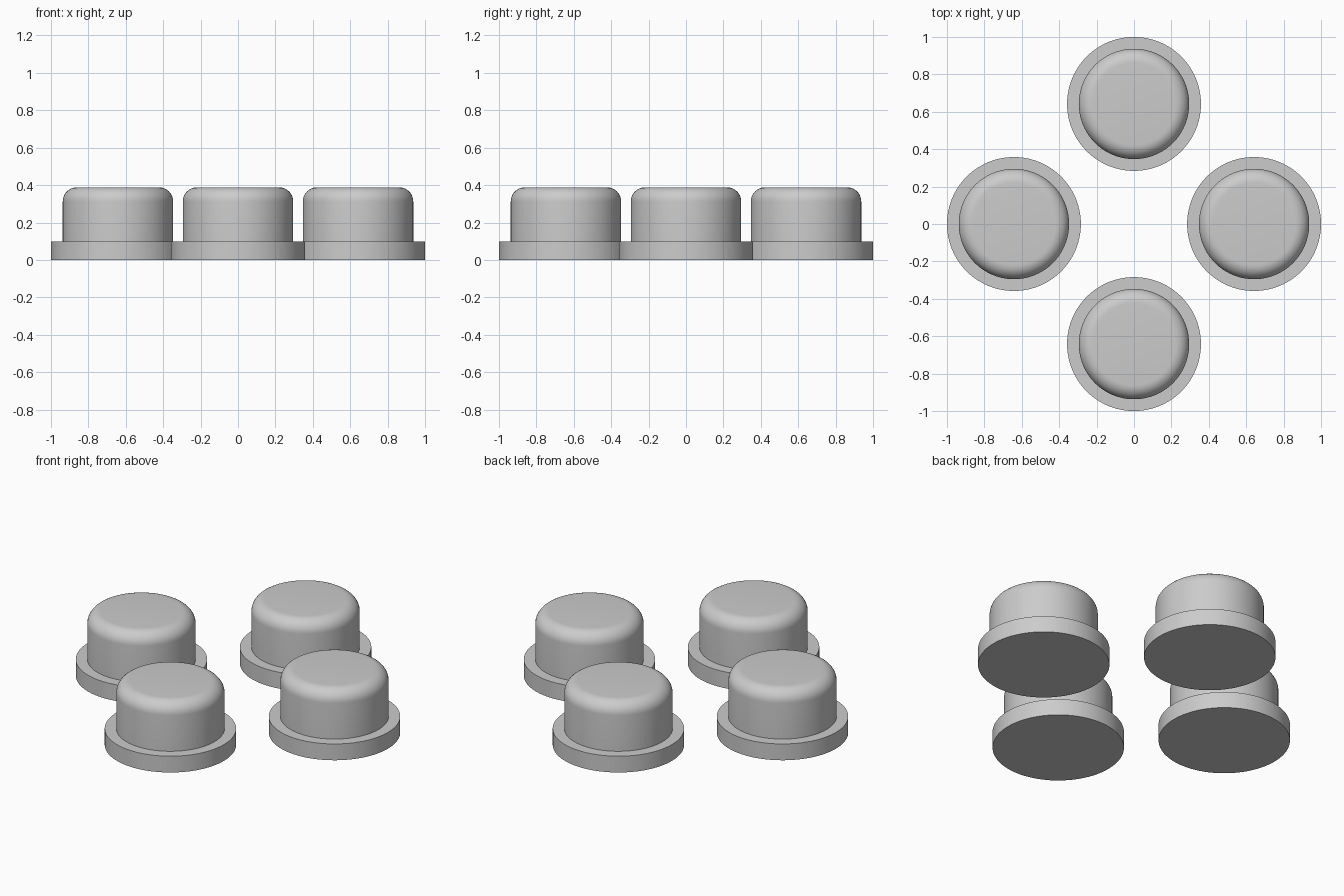
import bpy
import bmesh
from math import cos, sin, pi, radians

cube = bpy.data.objects.get("Cube")
if cube:
    bpy.data.objects.remove(cube, do_unlink=True)

SEGMENTS = 96
OFFSET = 0.642        # distance of each button from the middle
FLANGE_R, FLANGE_H = 0.358, 0.098
CAP_R, CAP_H = 0.295, 0.388
FILLET, STEPS = 0.075, 10

grey = bpy.data.materials.new("plain_grey")
grey.use_nodes = True
colour = (0.6, 0.6, 0.6, 1)
grey.diffuse_color = colour
grey.node_tree.nodes["Principled BSDF"].inputs["Base Color"].default_value = colour


def button_profile():
    """Radius and height pairs from the flange bottom to the cap top."""
    points = [(FLANGE_R, 0), (FLANGE_R, FLANGE_H), (CAP_R, FLANGE_H)]
    for i in range(STEPS + 1):
        a = pi / 2 * i / STEPS
        points.append((CAP_R - FILLET + FILLET * cos(a),
                       CAP_H - FILLET + FILLET * sin(a)))
    return points


def add_button(name, x, y):
    bm = bmesh.new()
    rings = []
    for r, z in button_profile():
        rings.append([bm.verts.new((r * cos(2 * pi * k / SEGMENTS),
                                    r * sin(2 * pi * k / SEGMENTS), z))
                      for k in range(SEGMENTS)])
    for low, high in zip(rings, rings[1:]):
        for k in range(SEGMENTS):
            n = (k + 1) % SEGMENTS
            bm.faces.new((low[k], low[n], high[n], high[k]))
    # Flat bottom and top
    bm.faces.new(rings[0][::-1])
    bm.faces.new(rings[-1])
    mesh = bpy.data.meshes.new(name)
    bm.to_mesh(mesh)
    bm.free()
    mesh.materials.append(grey)
    obj = bpy.data.objects.new(name, mesh)
    obj.location = (x, y, 0)
    bpy.context.collection.objects.link(obj)
    bpy.ops.object.select_all(action='DESELECT')
    obj.select_set(True)
    bpy.context.view_layer.objects.active = obj
    bpy.ops.object.shade_smooth_by_angle(angle=radians(30))


# Four flanged buttons in a cross
for name, dx, dy in (("left_button", 1, 0), ("right_button", -1, 0),
                     ("front_button", 0, -1), ("back_button", 0, 1)):
    add_button(name, dx * OFFSET, dy * OFFSET)
